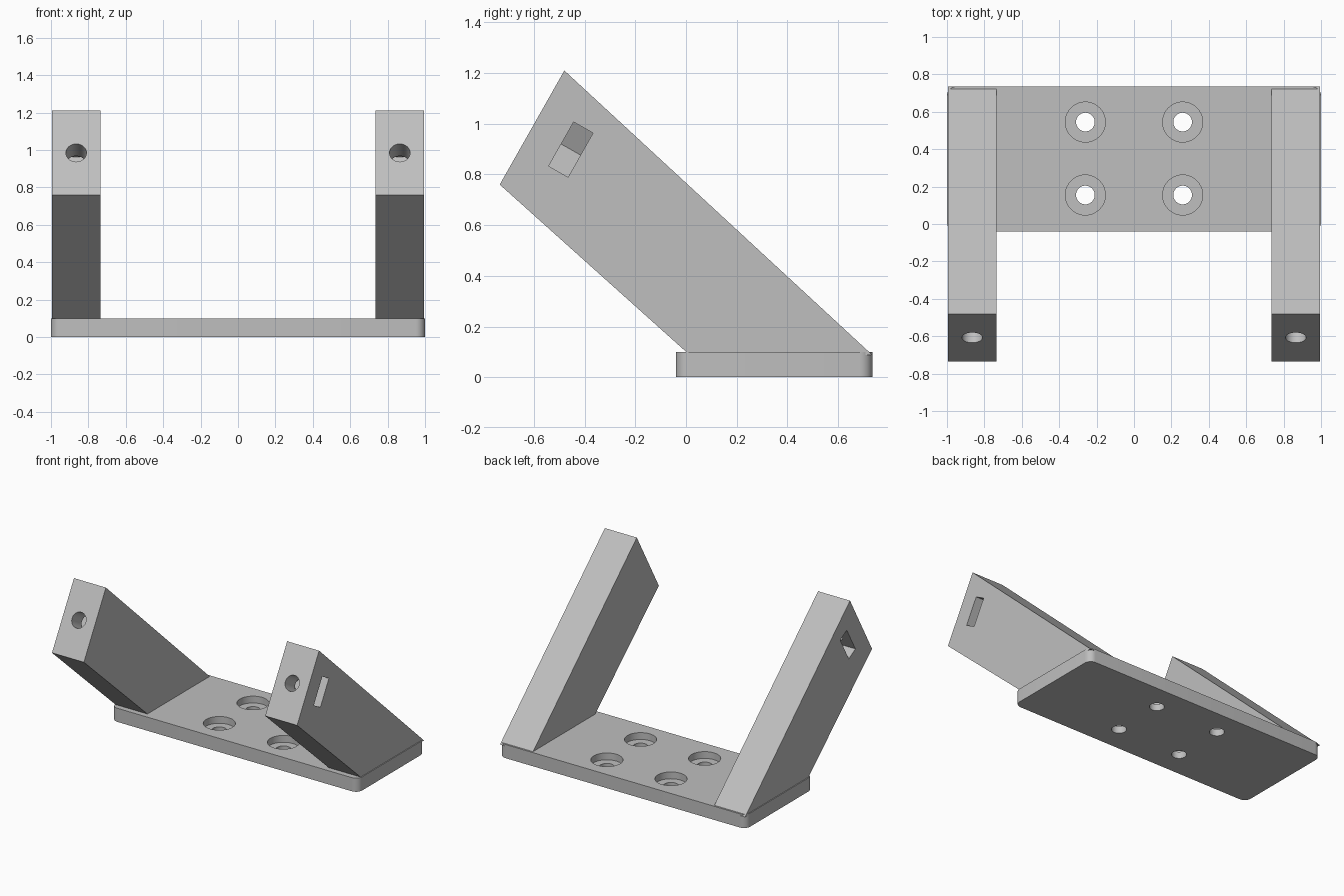
import bpy
import bmesh
import math
from mathutils import Vector

cube = bpy.data.objects.get("Cube")
if cube:
    bpy.data.objects.remove(cube, do_unlink=True)

GREY = (0.52, 0.52, 0.52, 1)
grey = bpy.data.materials.new("plain grey")
grey.use_nodes = True
grey.diffuse_color = GREY
grey.node_tree.nodes["Principled BSDF"].inputs["Base Color"].default_value = GREY


def prism(name, points, direction):
    """Extrude a closed flat outline along a direction."""
    bm = bmesh.new()
    face = bm.faces.new([bm.verts.new(p) for p in points])
    ext = bmesh.ops.extrude_face_region(bm, geom=[face])
    verts = [g for g in ext["geom"] if isinstance(g, bmesh.types.BMVert)]
    bmesh.ops.translate(bm, verts=verts, vec=direction)
    bmesh.ops.recalc_face_normals(bm, faces=bm.faces)
    mesh = bpy.data.meshes.new(name)
    bm.to_mesh(mesh)
    bm.free()
    mesh.materials.append(grey)
    obj = bpy.data.objects.new(name, mesh)
    bpy.context.collection.objects.link(obj)
    return obj


def circle(center, u, v, radius, count=40):
    angles = [2 * math.pi * i / count for i in range(count)]
    return [center + radius * (u * math.cos(a) + v * math.sin(a)) for a in angles]


def cut(obj, cutter):
    """Subtract the cutter, then discard it."""
    cutter.hide_render = True
    mod = obj.modifiers.new("cut", "BOOLEAN")
    mod.operation = "DIFFERENCE"
    mod.solver = "EXACT"
    mod.object = cutter
    bpy.context.view_layer.objects.active = obj
    bpy.ops.object.modifier_apply(modifier=mod.name)
    bpy.data.objects.remove(cutter, do_unlink=True)


def smooth(obj):
    bpy.ops.object.select_all(action="DESELECT")
    obj.select_set(True)
    bpy.context.view_layer.objects.active = obj
    bpy.ops.object.shade_smooth_by_angle(angle=math.radians(30))


X, Y, Z = Vector((1, 0, 0)), Vector((0, 1, 0)), Vector((0, 0, 1))

# Base plate with rounded corners
FRONT, BACK, THICK, ROUND = -0.04, 0.735, 0.1, 0.05
corners = [(1, BACK, 0), (-1, BACK, 90), (-1, FRONT, 180), (1, FRONT, 270)]
outline = []
for x, y, start in corners:
    cx = x - math.copysign(ROUND, x)
    cy = y - ROUND if y == BACK else y + ROUND
    for i in range(9):
        a = math.radians(start + 90 * i / 8)
        outline.append((cx + ROUND * math.cos(a), cy + ROUND * math.sin(a), 0))
base = prism("base_plate", outline, Z * THICK)

# Four counterbored screw holes
for x in (-0.26, 0.26):
    for y in (0.155, 0.545):
        spot = Vector((x, y, 0))
        cut(base, prism("screw_hole", circle(spot - Z * 0.1, X, Y, 0.05), Z * 0.3))
        cut(base, prism("counterbore", circle(spot + Z * 0.05, X, Y, 0.107), Z * 0.2))
smooth(base)

# Slanted arms, each with a bolt hole in its end and a nut slot in its outer side
low, high = Vector((0, -0.735, 0.76)), Vector((0, -0.48, 1.21))
up = (high - low).normalized()
inward = up.cross(X).normalized()
if inward.y < 0:
    inward = -inward
INNER, OUTER, MIDDLE = 0.735, 0.994, 0.865

for side, label in ((1, "left"), (-1, "right")):
    sx = X * side
    profile = [low, high, Vector((0, 0.735, 0.088)), Vector((0, 0.014, 0.088))]
    arm = prism(label + "_arm", [p + sx * INNER for p in profile], sx * (OUTER - INNER))
    hole = (low + high) / 2 + sx * MIDDLE
    nut = (low + high) / 2 + inward * 0.132
    slot = [(1.1, 0.1), (0.807, 0.1), (0.75, 0), (0.807, -0.1), (1.1, -0.1)]
    cut(arm, prism("nut_slot", [nut + sx * a + up * b for a, b in slot], inward * 0.088))
    cut(arm, prism("bolt_hole", circle(hole - inward * 0.05, sx, up, 0.055), inward * 0.22))
    smooth(arm)
